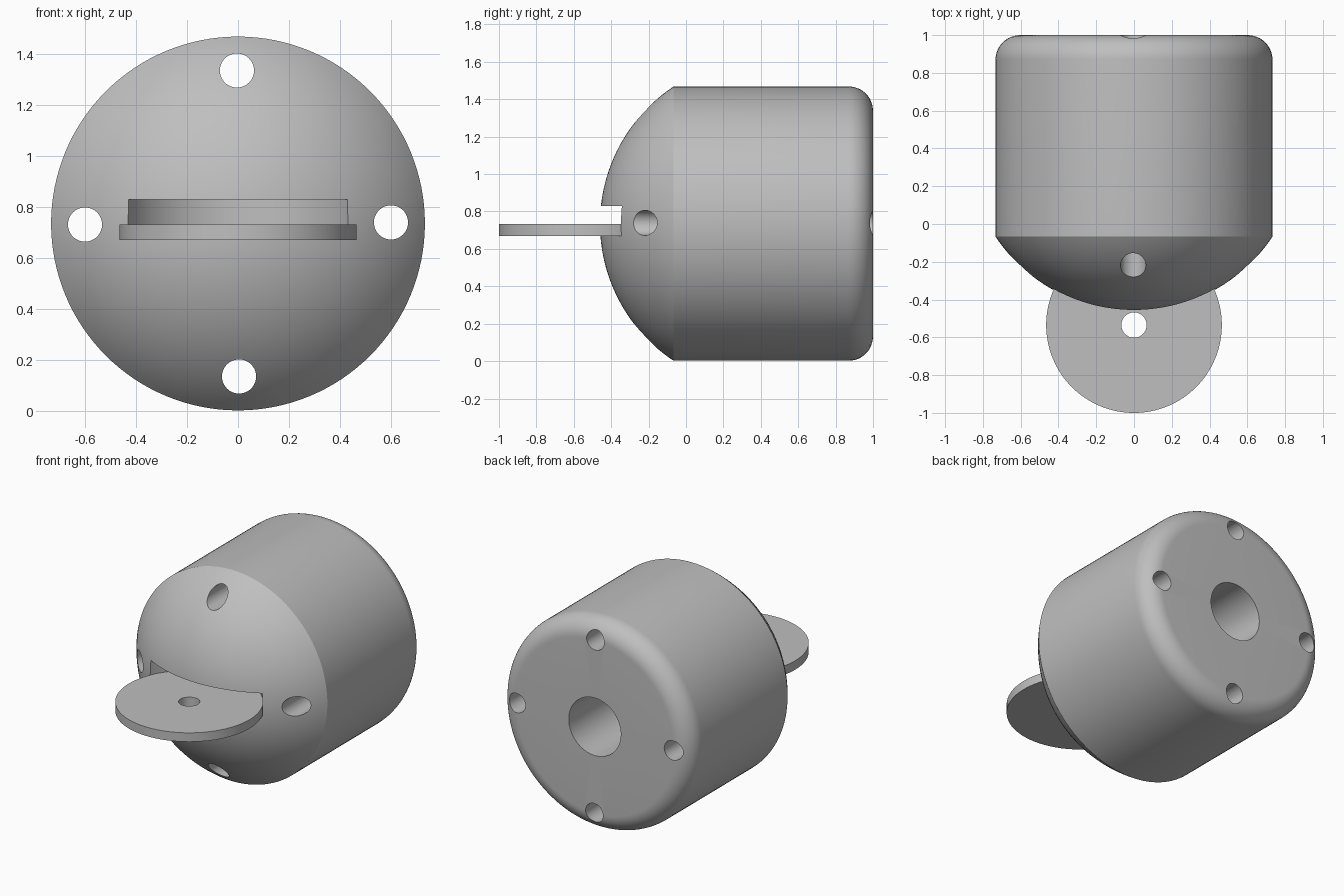
import bpy, bmesh, math
from mathutils import Matrix, Vector

if "Cube" in bpy.data.objects:
    bpy.data.objects.remove(bpy.data.objects["Cube"])

CZ = 0.735            # height of the body axis
R = 0.733             # body radius
SEAM, NOSE, BACK = -0.067, -0.46, 1.0
FILLET = 0.13
PLATE_Y, PLATE_R = -0.535, 0.465

grey = bpy.data.materials.new("grey")
grey.diffuse_color = (0.52, 0.52, 0.52, 1)
grey.use_nodes = True
grey.node_tree.nodes["Principled BSDF"].inputs["Base Color"].default_value = grey.diffuse_color


def add_object(name, bm):
    bmesh.ops.recalc_face_normals(bm, faces=bm.faces)
    mesh = bpy.data.meshes.new(name)
    bm.to_mesh(mesh)
    bm.free()
    mesh.materials.append(grey)
    ob = bpy.data.objects.new(name, mesh)
    bpy.context.collection.objects.link(ob)
    return ob


def lathe(name, profile, steps=128):
    """Spin (radius, y) points around the body axis."""
    bm = bmesh.new()
    verts = [bm.verts.new((r, y, CZ)) for r, y in profile]
    edges = [bm.edges.new(p) for p in zip(verts, verts[1:])]
    bmesh.ops.spin(bm, geom=verts + edges, cent=(0, 0, CZ), axis=(0, 1, 0),
                   angle=math.tau, steps=steps, use_merge=True)
    bmesh.ops.remove_doubles(bm, verts=bm.verts, dist=1e-5)
    return add_object(name, bm)


def cylinder(name, start, end, radius, segments=64):
    a, b = Vector(start), Vector(end)
    rot = (b - a).to_track_quat('Z', 'Y').to_matrix().to_4x4()
    bm = bmesh.new()
    bmesh.ops.create_cone(bm, cap_ends=True, segments=segments, radius1=radius,
                          radius2=radius, depth=(b - a).length,
                          matrix=Matrix.Translation((a + b) / 2) @ rot)
    return add_object(name, bm)


def activate(ob):
    bpy.ops.object.select_all(action='DESELECT')
    ob.select_set(True)
    bpy.context.view_layer.objects.active = ob


def cut(ob, cutter):
    mod = ob.modifiers.new("cut", 'BOOLEAN')
    mod.operation, mod.solver, mod.object = 'DIFFERENCE', 'EXACT', cutter
    activate(ob)
    bpy.ops.object.modifier_apply(modifier=mod.name)
    bpy.data.objects.remove(cutter)


# Body: spherical nose, straight barrel, rounded back rim
h = SEAM - NOSE
dome_r = (R * R + h * h) / (2 * h)
dome_a = math.asin(R / dome_r)
profile = [(dome_r * math.sin(dome_a * i / 24),
            NOSE + dome_r * (1 - math.cos(dome_a * i / 24))) for i in range(25)]
profile += [(R - FILLET + FILLET * math.cos(t), BACK - FILLET + FILLET * math.sin(t))
            for t in (math.pi / 2 * i / 12 for i in range(13))]
profile.append((0, BACK))
body = lathe("body", profile)

# Round slot that holds the plate
cut(body, cylinder("slot_cutter", (0, PLATE_Y, 0.67), (0, PLATE_Y, 0.83), 0.47, 128))

# Four through holes and the blind bore in the back
for i in range(4):
    a = math.radians(0.4 + 90 * i)
    x, z = 0.6 * math.cos(a), CZ + 0.6 * math.sin(a)
    cut(body, cylinder("hole_cutter", (x, -0.8, z), (x, 1.2, z), 0.067, 48))
cut(body, cylinder("bore_cutter", (0, 0.4, CZ), (0, 1.2, CZ), 0.2))

# Round plate with a pin hole
plate = cylinder("plate", (0, PLATE_Y, 0.67), (0, PLATE_Y, 0.732), PLATE_R, 128)
cut(plate, cylinder("pin_cutter", (0, PLATE_Y, 0.5), (0, PLATE_Y, 0.9), 0.067, 48))

for ob in (body, plate):
    activate(ob)
    bpy.ops.object.shade_smooth_by_angle(angle=math.radians(25))
